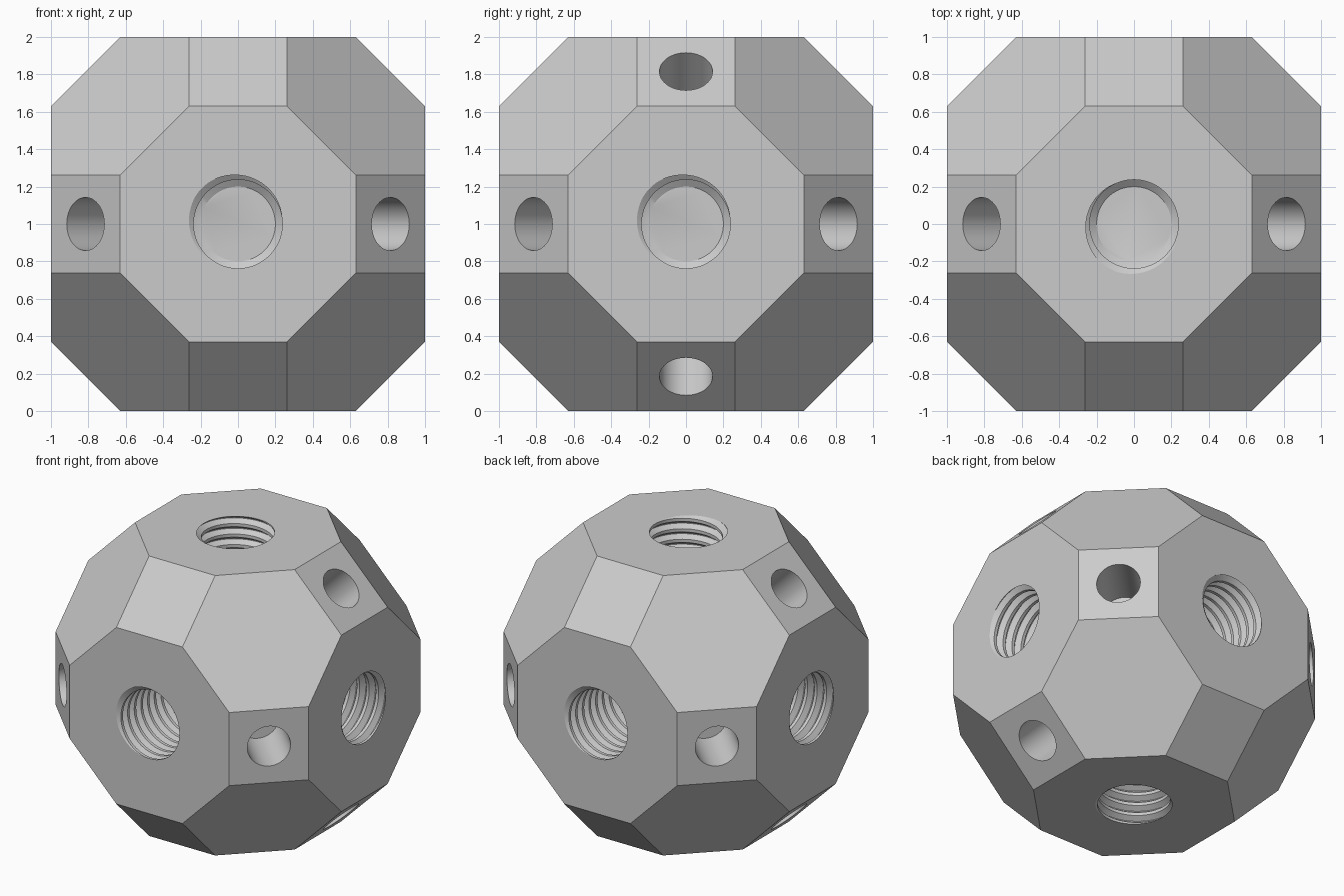
import bpy, bmesh, math
from itertools import permutations, product
from mathutils import Matrix, Vector

if "Cube" in bpy.data.objects:
    bpy.data.objects.remove(bpy.data.objects["Cube"])

CENTRE = Vector((0, 0, 1))
SHORT, MID = 0.2612, 0.6306
PITCH, CREST, ROOT = 0.075, 0.237, 0.272
STEPS = 64

grey = bpy.data.materials.new("plain grey")
grey.use_nodes = True
grey.diffuse_color = (0.6, 0.6, 0.6, 1)
grey.node_tree.nodes["Principled BSDF"].inputs["Base Color"].default_value = grey.diffuse_color


def make_object(name, bm, matrix=None):
    bmesh.ops.recalc_face_normals(bm, faces=bm.faces)
    mesh = bpy.data.meshes.new(name)
    bm.to_mesh(mesh)
    bm.free()
    mesh.materials.append(grey)
    obj = bpy.data.objects.new(name, mesh)
    bpy.context.collection.objects.link(obj)
    if matrix:
        obj.matrix_world = matrix
    return obj


def outward_frame(normal, up, distance):
    """Local z runs along the outward normal, local y along up."""
    z, y = Vector(normal).normalized(), Vector(up)
    frame = Matrix((y.cross(z), y, z)).transposed().to_4x4()
    return Matrix.Translation(CENTRE + z * distance) @ frame


def thread_cutter(depth, floor_radius):
    """Helical V groove around a bore, open past the face, coned at the floor."""
    bm = bmesh.new()
    profile = [(0, CREST), (0.32, ROOT), (0.38, ROOT), (0.7, CREST)]
    turns = int(depth / PITCH) + 4
    rows = [((k - turns + 2 + f) * PITCH, r) for k in range(turns + 1) for f, r in profile]
    grid = []
    for i in range(STEPS + 1):
        a = math.tau * i / STEPS
        grid.append([bm.verts.new((r * math.cos(a), r * math.sin(a), z + PITCH * i / STEPS))
                     for z, r in rows])
    for left, right in zip(grid, grid[1:]):
        for j in range(len(rows) - 1):
            bm.faces.new((left[j], right[j], right[j + 1], left[j + 1]))
    bmesh.ops.remove_doubles(bm, verts=bm.verts, dist=1e-5)
    # trim both ends flat and close them
    caps = []
    for z, direction in ((0.05, 1), (-depth + 0.03, -1)):
        cut = bmesh.ops.bisect_plane(
            bm, geom=bm.verts[:] + bm.edges[:] + bm.faces[:], dist=1e-6,
            plane_co=(0, 0, z), plane_no=(0, 0, direction), clear_outer=True)
        edges = [e for e in cut["geom_cut"] if isinstance(e, bmesh.types.BMEdge)]
        caps = bmesh.ops.contextual_create(bm, geom=edges)["faces"]
    # cone down to the floor
    floor = bmesh.ops.extrude_discrete_faces(bm, faces=caps)["faces"]
    for v in {v for f in floor for v in f.verts}:
        v.co = (*(v.co.xy.normalized() * floor_radius), -depth)
    bmesh.ops.remove_doubles(bm, verts=bm.verts, dist=1e-6)
    return bm


# Faceted body
bm = bmesh.new()
for corner in permutations((SHORT, MID, 1)):
    for signs in product((-1, 1), repeat=3):
        bm.verts.new([c * s for c, s in zip(corner, signs)])
bmesh.ops.convex_hull(bm, input=bm.verts)
bmesh.ops.dissolve_limit(bm, angle_limit=0.02, verts=bm.verts, edges=bm.edges)
body = make_object("faceted_body", bm, Matrix.Translation(CENTRE))

cutters = []

# Threaded bores in the six large faces: normal, up, angle where the groove breaks out
bores = [((0, -1, 0), (0, 0, 1), 135), ((0, 1, 0), (0, 0, 1), 135),
         ((1, 0, 0), (0, 0, 1), 135), ((-1, 0, 0), (0, 0, 1), 135),
         ((0, 0, 1), (0, 1, 0), 240), ((0, 0, -1), (0, 1, 0), 135)]
for normal, up, angle in bores:
    spin = Matrix.Rotation(math.radians(angle - 234), 4, "Z")
    cutters.append(make_object("threaded_bore_cutter", thread_cutter(0.62, 0.2),
                               outward_frame(normal, up, 1) @ spin))

# Plain blind holes in eight of the square faces
square_distance = (1 + MID) / math.sqrt(2)
for sx, s in product((-1, 1), repeat=2):
    for normal, up in (((sx, s, 0), (0, 0, 1)), ((sx, 0, s), (0, 1, 0))):
        bm = bmesh.new()
        bmesh.ops.create_cone(bm, cap_ends=True, segments=STEPS, radius1=0.142,
                              radius2=0.142, depth=0.86)
        cutters.append(make_object("plain_hole_cutter", bm,
                                   outward_frame(normal, up, square_distance)))

for cutter in cutters:
    cutter.hide_render = True
    cutter.hide_set(True)
    cut = body.modifiers.new("cut", "BOOLEAN")
    cut.operation = "DIFFERENCE"
    cut.solver = "EXACT"
    cut.object = cutter

# Bake the cuts, then smooth only the round walls
bpy.context.view_layer.update()
baked = bpy.data.meshes.new_from_object(body.evaluated_get(bpy.context.evaluated_depsgraph_get()))
body.modifiers.clear()
body.data = baked
for cutter in cutters:
    bpy.data.objects.remove(cutter)
bpy.context.view_layer.objects.active = body
body.select_set(True)
bpy.ops.object.shade_smooth_by_angle(angle=math.radians(25))
